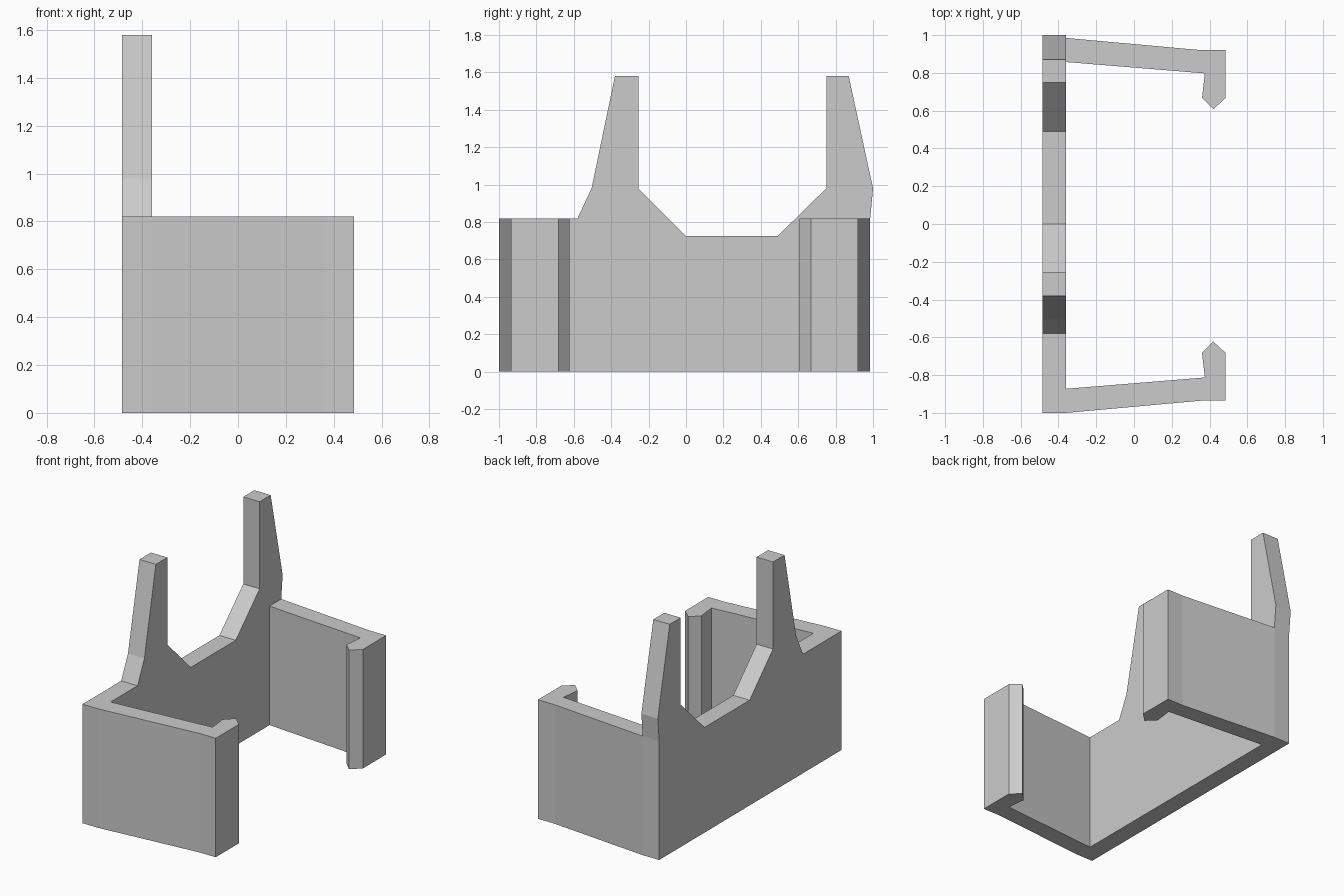
import bpy, bmesh
from mathutils import Vector

cube = bpy.data.objects.get("Cube")
if cube:
    bpy.data.objects.remove(cube, do_unlink=True)

grey = bpy.data.materials.new("light grey")
grey.use_nodes = True
colour = (0.6, 0.6, 0.6, 1)
grey.diffuse_color = colour
grey.node_tree.nodes["Principled BSDF"].inputs["Base Color"].default_value = colour

WALL_OUT, WALL_IN = -0.485, -0.36
ARM_TOP = 0.82
MID_Y = -0.0075  # mirror plane of the two arms


def extrude(name, points, direction):
    """Extrude a closed outline along a direction into a flat-shaded solid."""
    bm = bmesh.new()
    face = bm.faces.new([bm.verts.new(p) for p in points])
    result = bmesh.ops.extrude_face_region(bm, geom=[face])
    verts = [g for g in result["geom"] if isinstance(g, bmesh.types.BMVert)]
    bmesh.ops.translate(bm, verts=verts, vec=Vector(direction))
    bmesh.ops.recalc_face_normals(bm, faces=bm.faces)
    mesh = bpy.data.meshes.new(name)
    bm.to_mesh(mesh)
    bm.free()
    mesh.materials.append(grey)
    obj = bpy.data.objects.new(name, mesh)
    bpy.context.collection.objects.link(obj)
    return obj


# Back plate with two uprights and a notch between them (y, z)
plate = [(-1, 0), (-1, ARM_TOP), (-0.58, ARM_TOP), (-0.505, 0.98),
         (-0.38, 1.58), (-0.255, 1.58), (-0.255, 0.98), (0, 0.725),
         (0.49, 0.725), (0.75, 0.98), (0.75, 1.58), (0.87, 1.58),
         (1, 0.98), (0.985, ARM_TOP), (0.985, 0)]
body = extrude("back_plate", [(WALL_OUT, y, z) for y, z in plate],
               (WALL_IN - WALL_OUT, 0, 0))

# Sloping side arms with hooked ends (x, distance from the mirror plane)
arm = [(WALL_IN, 0.9925), (0.36, 0.9275), (0.485, 0.9275), (0.485, 0.675),
       (0.42, 0.615), (0.36, 0.675), (0.375, 0.805), (WALL_IN, 0.865)]
for name, side in (("front_arm", -1), ("back_arm", 1)):
    part = extrude(name, [(x, MID_Y + side * d, 0) for x, d in arm],
                   (0, 0, ARM_TOP))
    # Fuse each arm into the plate so the bracket is one solid
    union = body.modifiers.new(name, "BOOLEAN")
    union.operation = "UNION"
    union.solver = "EXACT"
    union.object = part
    part.hide_render = True
    part.hide_viewport = True

# Bake the fused shape and drop the helper arms
bpy.context.view_layer.update()
graph = bpy.context.evaluated_depsgraph_get()
fused = bpy.data.meshes.new_from_object(body.evaluated_get(graph))
body.modifiers.clear()
body.data = fused
body.name = "clip_bracket"
for name in ("front_arm", "back_arm"):
    bpy.data.objects.remove(bpy.data.objects[name], do_unlink=True)
